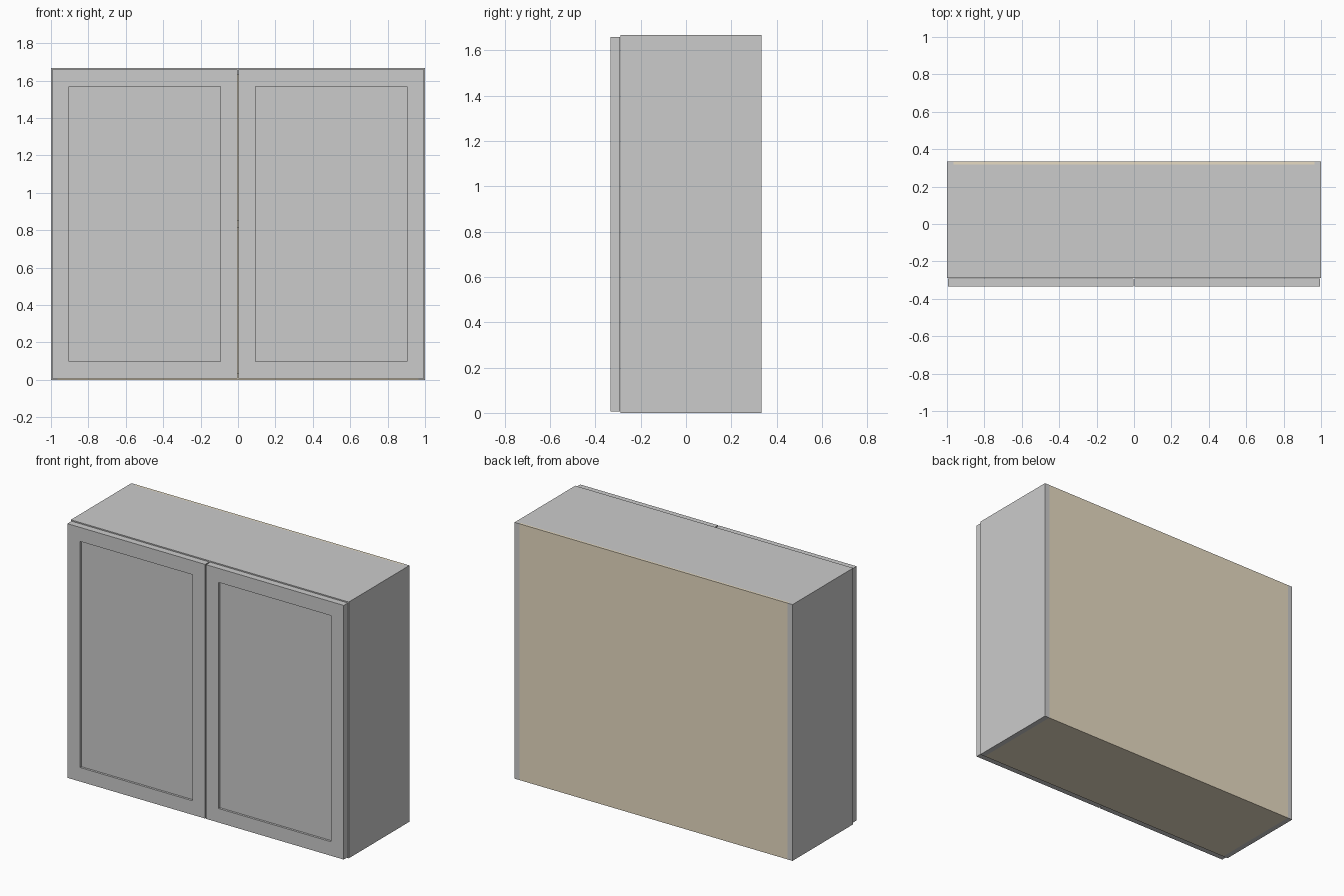
import bpy, bmesh

if "Cube" in bpy.data.objects:
    bpy.data.objects.remove(bpy.data.objects["Cube"])

W, D, H = 1.0, 0.3333, 1.6667      # half width, half depth, height
T = 0.035                          # carcass board thickness
FRONT = -0.29                      # front edge of the carcass
BACK_T = 0.014                     # back sheet thickness

wood = bpy.data.materials.new("tan_wood")
wood.diffuse_color = (0.8, 0.71, 0.54, 1)
wood.use_nodes = True
wood.node_tree.nodes["Principled BSDF"].inputs["Base Color"].default_value = wood.diffuse_color


def finish(bm, name, mat=None):
    bmesh.ops.recalc_face_normals(bm, faces=bm.faces)
    me = bpy.data.meshes.new(name)
    bm.to_mesh(me)
    bm.free()
    ob = bpy.data.objects.new(name, me)
    bpy.context.collection.objects.link(ob)
    if mat:
        me.materials.append(mat)
    return ob


def box_bm(lo, hi):
    bm = bmesh.new()
    bmesh.ops.create_cube(bm, size=1)
    for v in bm.verts:
        v.co = [(a + b) / 2 + c * (b - a) for a, b, c in zip(lo, hi, v.co)]
    return bm


def box(name, lo, hi, mat=None):
    return finish(box_bm(lo, hi), name, mat)


def door(name, x0, x1):
    # Shaker door: inset the front face for the frame, then push the panel in
    bm = box_bm((x0, -D, 0.007), (x1, FRONT - 0.001, H - 0.007))
    bm.normal_update()
    front = min(bm.faces, key=lambda f: f.calc_center_median().y)
    bmesh.ops.inset_region(bm, faces=[front], thickness=0.129)
    ext = bmesh.ops.extrude_discrete_faces(bm, faces=[front])
    bmesh.ops.translate(bm, verts=ext["faces"][0].verts, vec=(0, 0.014, 0))
    return finish(bm, name)


# Side panels and doors, one of each per side
for side, s in (("left", -1), ("right", 1)):
    xs = sorted((s * W, s * (W - T)))
    box(side + "_side_panel", (xs[0], FRONT, 0), (xs[1], D, H))
    xs = sorted((s * 0.994, s * 0.0035))
    door(side + "_door", xs[0], xs[1])

# Boards between the sides
X = W - T
inner_back = D - BACK_T
box("top_panel", (-X, FRONT, H - T), (X, inner_back, H))
box("bottom_panel", (-X, FRONT, 0), (X, inner_back, T), wood)
box("shelf", (-X, FRONT + 0.01, 0.816), (X, inner_back, 0.851), wood)
box("back_panel", (-X, inner_back, 0), (X, D, H), wood)
